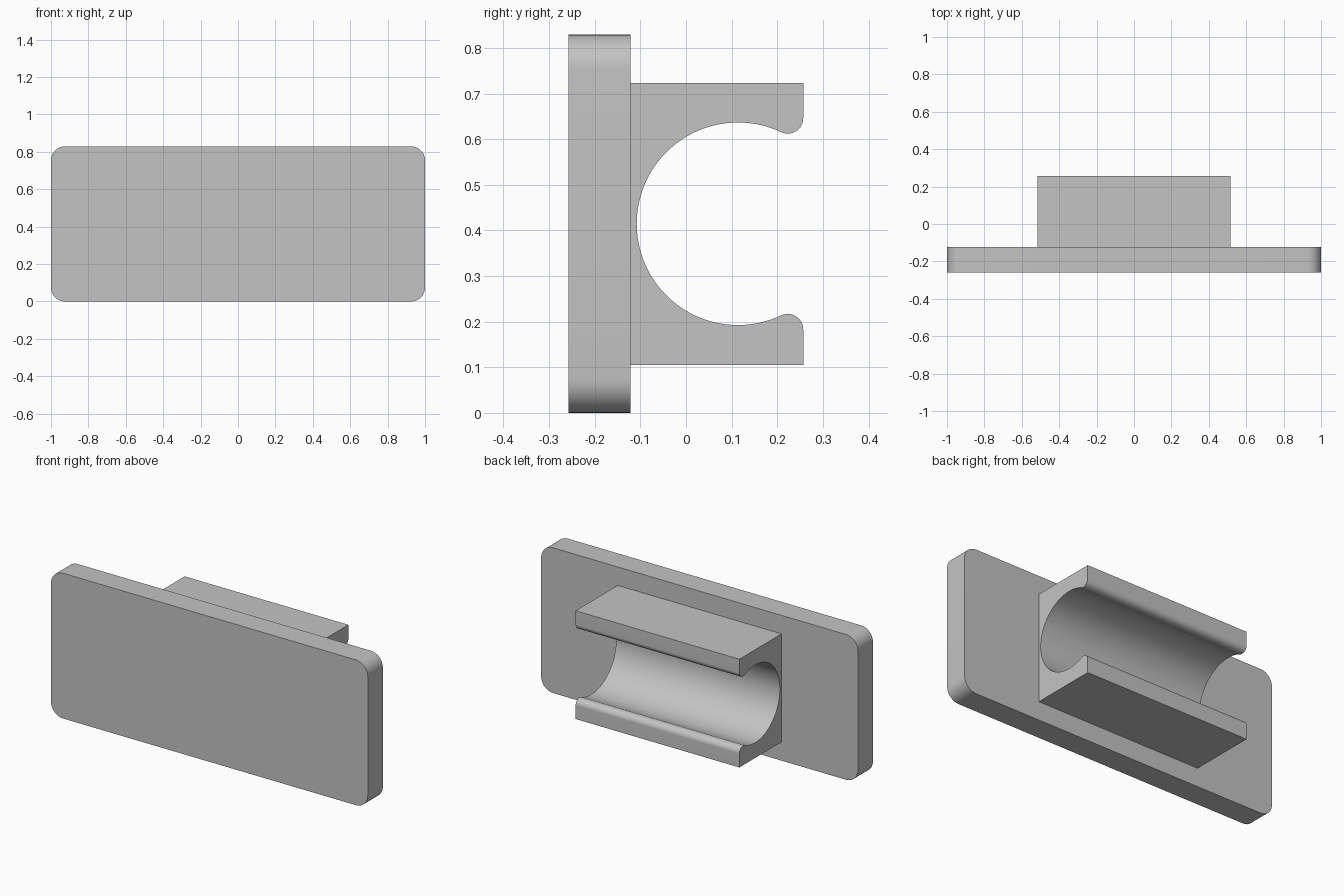
import bpy
import bmesh
from math import atan2, cos, sin, pi, radians
from mathutils import Vector

cube = bpy.data.objects.get("Cube")
if cube:
    bpy.data.objects.remove(cube, do_unlink=True)

GREY = (0.55, 0.55, 0.55, 1.0)
grey = bpy.data.materials.new("plain grey")
grey.use_nodes = True
grey.diffuse_color = GREY
grey.node_tree.nodes["Principled BSDF"].inputs["Base Color"].default_value = GREY


def arc(cx, cy, r, start, end, steps):
    """Points along an arc, angles in radians."""
    angles = [start + (end - start) * i / steps for i in range(steps + 1)]
    return [(cx + r * cos(a), cy + r * sin(a)) for a in angles]


def extrude_profile(name, points, place, direction):
    """Extrude a closed outline into a solid object."""
    bm = bmesh.new()
    face = bm.faces.new([bm.verts.new(place(u, v)) for u, v in points])
    result = bmesh.ops.extrude_face_region(bm, geom=[face], use_keep_orig=True)
    moved = [g for g in result["geom"] if isinstance(g, bmesh.types.BMVert)]
    bmesh.ops.translate(bm, verts=moved, vec=Vector(direction))
    bmesh.ops.recalc_face_normals(bm, faces=bm.faces)
    mesh = bpy.data.meshes.new(name)
    bm.to_mesh(mesh)
    bm.free()
    mesh.materials.append(grey)
    obj = bpy.data.objects.new(name, mesh)
    bpy.context.collection.objects.link(obj)
    bpy.ops.object.select_all(action="DESELECT")
    obj.select_set(True)
    bpy.context.view_layer.objects.active = obj
    bpy.ops.object.shade_smooth_by_angle(angle=radians(30))
    return obj


# Front plate with rounded corners
HEIGHT, FRONT, JOIN, BACK = 0.829, -0.258, -0.122, 0.257
corner = 0.075
plate = []
for i, (sx, sz) in enumerate([(1, 1), (-1, 1), (-1, -1), (1, -1)]):
    plate += arc(sx * (1 - corner), HEIGHT / 2 + sz * (HEIGHT / 2 - corner),
                 corner, i * pi / 2, (i + 1) * pi / 2, 12)
extrude_profile("front_plate", plate, lambda x, z: (x, FRONT, z), (0, JOIN - FRONT, 0))

# Clip: upper half outline with bore and rounded lip, mirrored below
half_width, half_height = 0.517, 0.309
bore_y, bore_r = 0.114, 0.222
lip_r = 0.034
lip_y = BACK - lip_r
lip_z = ((bore_r + lip_r) ** 2 - (lip_y - bore_y) ** 2) ** 0.5
touch = atan2(lip_z, lip_y - bore_y)
upper = [(JOIN, half_height), (BACK, half_height)]
upper += arc(lip_y, lip_z, lip_r, 0, touch - pi, 16)
upper += arc(bore_y, 0, bore_r, touch, pi, 40)[1:]
lower = [(y, -z) for y, z in reversed(upper[:-1])]
extrude_profile("pipe_clip", upper + lower,
                lambda y, z: (-half_width, y, HEIGHT / 2 + z), (2 * half_width, 0, 0))
